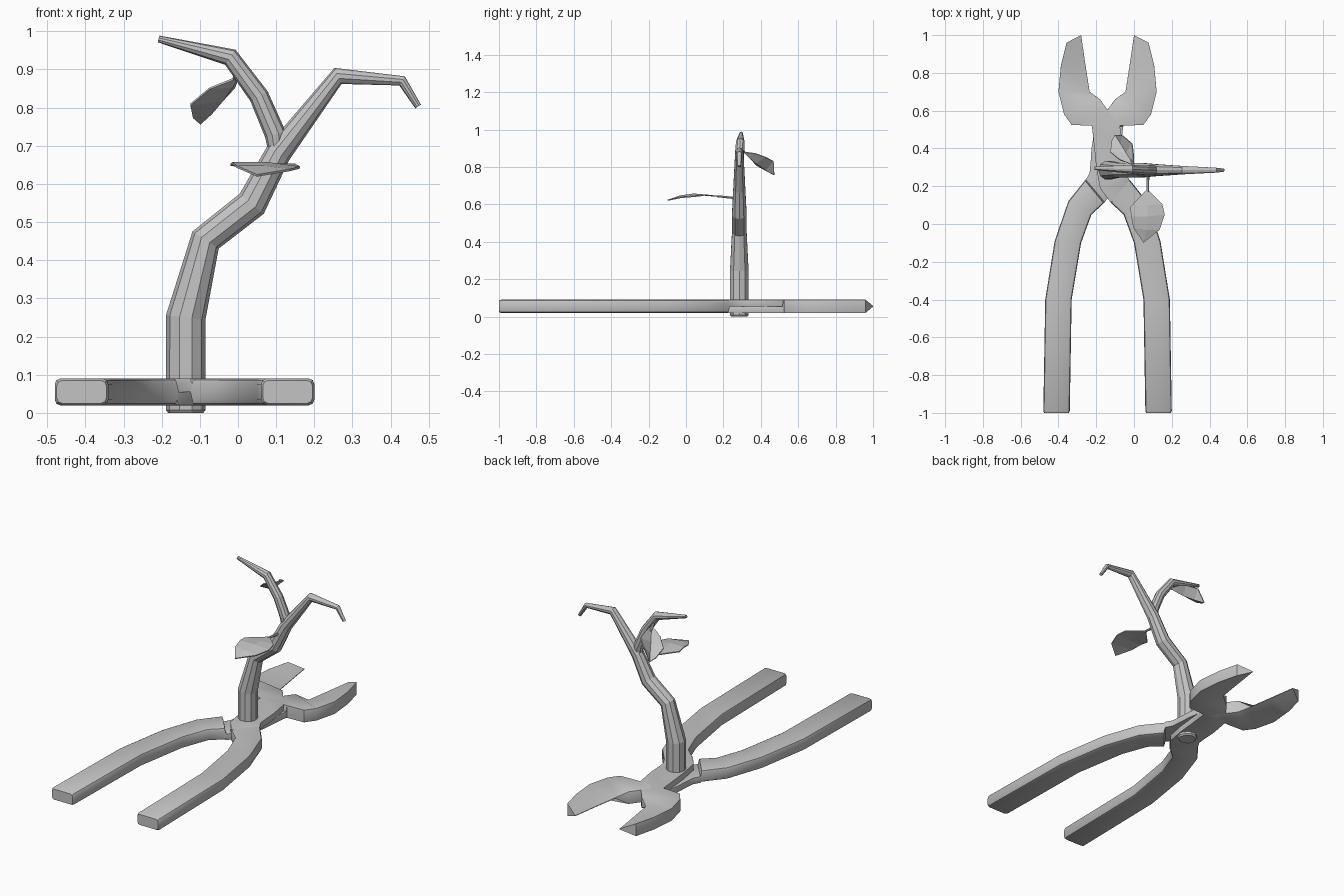
import bpy, math
from mathutils import Vector, Matrix

old = bpy.data.objects.get("Cube")
if old:
    bpy.data.objects.remove(old)

GREY = bpy.data.materials.new("plain grey")
GREY.use_nodes = True
GREY.diffuse_color = (0.55, 0.55, 0.55, 1)
GREY.node_tree.nodes["Principled BSDF"].inputs["Base Color"].default_value = (0.55, 0.55, 0.55, 1)


def add_object(name, verts, faces, smooth=None):
    mesh = bpy.data.meshes.new(name)
    mesh.from_pydata([tuple(v) for v in verts], [], faces)
    mesh.materials.append(GREY)
    obj = bpy.data.objects.new(name, mesh)
    bpy.context.scene.collection.objects.link(obj)
    bpy.ops.object.select_all(action="DESELECT")
    obj.select_set(True)
    bpy.context.view_layer.objects.active = obj
    bpy.ops.object.mode_set(mode="EDIT")
    bpy.ops.mesh.select_all(action="SELECT")
    bpy.ops.mesh.normals_make_consistent(inside=False)
    bpy.ops.object.mode_set(mode="OBJECT")
    if smooth:
        bpy.ops.object.shade_smooth_by_angle(angle=math.radians(smooth))
    return obj


def loft(name, rings, smooth=None):
    """Join equal rings of points with quads and cap both ends."""
    n = len(rings[0])
    verts = [p for ring in rings for p in ring]
    faces = [(r * n + i, r * n + (i + 1) % n, (r + 1) * n + (i + 1) % n, (r + 1) * n + i)
             for r in range(len(rings) - 1) for i in range(n)]
    faces += [tuple(range(n)), tuple(range(len(verts) - n, len(verts)))]
    return add_object(name, verts, faces, smooth)


# Plier half: one handle crossing over into the opposite jaw
LOW, MID, TOP = 0.02, 0.055, 0.09


def section(left, right, low, top, radius, edge=False):
    """Rounded rectangle between two plan points; edge narrows the right side."""
    a, b = Vector((*left, 0)), Vector((*right, 0))
    across = (b - a).normalized()
    ring = []
    for side, base in ((1, b), (-1, a)):
        lo, hi = (MID - 0.002, MID + 0.002) if edge and side > 0 else (low, top)
        for up in ((-1, 1) if side > 0 else (1, -1)):
            steps = (0, 45, 90) if up * side > 0 else (90, 45, 0)
            for deg in steps:
                t = math.radians(deg)
                p = base - across * side * radius * (1 - math.cos(t))
                z = hi if up > 0 else lo
                p.z = z - up * radius * (1 - math.sin(t))
                ring.append(p)
    return ring


R, S = 0.014, 0.0008
stations = [
    ((0.065, -1.0), (0.195, -1.0), LOW + 0.005, TOP - 0.005, R),
    ((0.06, -0.99), (0.20, -0.99), LOW, TOP, R),
    ((0.05, -0.4), (0.19, -0.4), LOW, TOP, R),
    ((0.0, -0.1), (0.14, -0.09), LOW, TOP, R),
    ((-0.055, 0.05), (0.068, 0.12), LOW, TOP, R),
    ((-0.12, 0.11), (-0.02, 0.23), LOW, TOP, R),
    ((-0.125, 0.115), (-0.025, 0.235), MID, TOP, S),
    ((-0.18, 0.19), (-0.045, 0.27), MID, TOP, S),
    ((-0.20, 0.30), (-0.05, 0.32), MID, TOP, S),
    ((-0.21, 0.40), (-0.055, 0.40), MID, TOP, S),
    ((-0.222, 0.515), (-0.075, 0.52), MID, TOP, S),
    ((-0.225, 0.52), (-0.08, 0.525), LOW, TOP, S),
    ((-0.33, 0.525), (-0.125, 0.585), LOW, TOP, S),
    ((-0.37, 0.58), (-0.18, 0.66), LOW, TOP, S),
    ((-0.40, 0.70), (-0.235, 0.70), LOW, TOP, S, True),
    ((-0.387, 0.84), (-0.258, 0.85), LOW, TOP, S, True),
    ((-0.357, 0.96), (-0.28, 1.0), LOW, TOP, S, True),
]
rings = [section(*s) for s in stations]
pivot = Vector((-0.14, 0, MID))
turn = Matrix.Translation(pivot) @ Matrix.Rotation(math.pi, 4, "Y") @ Matrix.Translation(-pivot)
loft("upper_plier_half", rings, 35)
loft("lower_plier_half", [[turn @ p for p in ring] for ring in rings], 35)


# Branches: faceted tubes along bent paths
def tube(name, path, sides=10):
    pts = [Vector(p[:3]) for p in path]
    rings = []
    for i, p in enumerate(pts):
        before = (p - pts[i - 1]).normalized() if i else Vector()
        after = (pts[i + 1] - p).normalized() if i + 1 < len(pts) else Vector()
        along = (before + after).normalized()
        u = along.cross(Vector((0, 1, 0))).normalized()
        if abs(along.y) > 0.9:
            u = Vector((1, 0, 0))
        v = along.cross(u).normalized()
        rings.append([p + path[i][3] * (u * math.cos(a) + v * math.sin(a))
                      for a in (2 * math.pi * k / sides for k in range(sides))])
    return loft(name, rings)


Y = 0.285
tube("trunk", [
    (-0.137, Y, 0, 0.046), (-0.137, Y, 0.008, 0.052), (-0.137, Y, 0.25, 0.052),
    (-0.085, Y, 0.453, 0.041), (0.036, Y, 0.548, 0.041), (0.105, Y, 0.68, 0.034),
    (0.262, Y, 0.883, 0.023), (0.43, Y, 0.87, 0.014), (0.472, Y, 0.803, 0.009)])
tube("upper_branch", [
    (0.105, Y, 0.67, 0.022), (0.098, Y, 0.73, 0.028), (0.055, Y, 0.83, 0.026),
    (-0.02, Y + 0.005, 0.932, 0.024), (-0.208, Y + 0.01, 0.98, 0.009)])
tube("front_leaf_stem", [(0.075, Y, 0.632, 0.008), (0.072, 0.17, 0.643, 0.006)], 6)
tube("back_leaf_stem", [(0.0, Y, 0.895, 0.007), (-0.015, 0.34, 0.862, 0.005)], 6)


# Leaves: two folded rows either side of a rib
def leaf(name, base, rib, left, right, tip):
    n = len(rib)
    verts = [base, *rib, *left, *right, tip]
    last = len(verts) - 1
    faces = []
    for k in (1 + n, 1 + 2 * n):
        faces.append((0, 1, k))
        faces += [(1 + i, 2 + i, k + i + 1, k + i) for i in range(n - 1)]
        faces.append((n, last, k + n - 1))
    obj = add_object(name, verts, faces)
    solid = obj.modifiers.new("thickness", "SOLIDIFY")
    solid.thickness = 0.006
    solid.offset = 0
    return obj


leaf("front_leaf", (0.07, 0.185, 0.642),
     [(0.072, 0.10, 0.65), (0.072, 0.04, 0.655), (0.065, -0.03, 0.645)],
     [(-0.02, 0.09, 0.65), (-0.015, 0.04, 0.655), (-0.003, -0.02, 0.645)],
     [(0.15, 0.105, 0.65), (0.162, 0.05, 0.643), (0.135, -0.03, 0.636)],
     (0.05, -0.098, 0.622))
leaf("back_leaf", (0.0, 0.31, 0.88),
     [(-0.015, 0.335, 0.855), (-0.04, 0.375, 0.82), (-0.07, 0.425, 0.785)],
     [(-0.075, 0.34, 0.85), (-0.125, 0.38, 0.808), (-0.118, 0.44, 0.775)],
     [(-0.003, 0.37, 0.872), (-0.01, 0.425, 0.853), (-0.06, 0.468, 0.83)],
     (-0.10, 0.472, 0.758))
